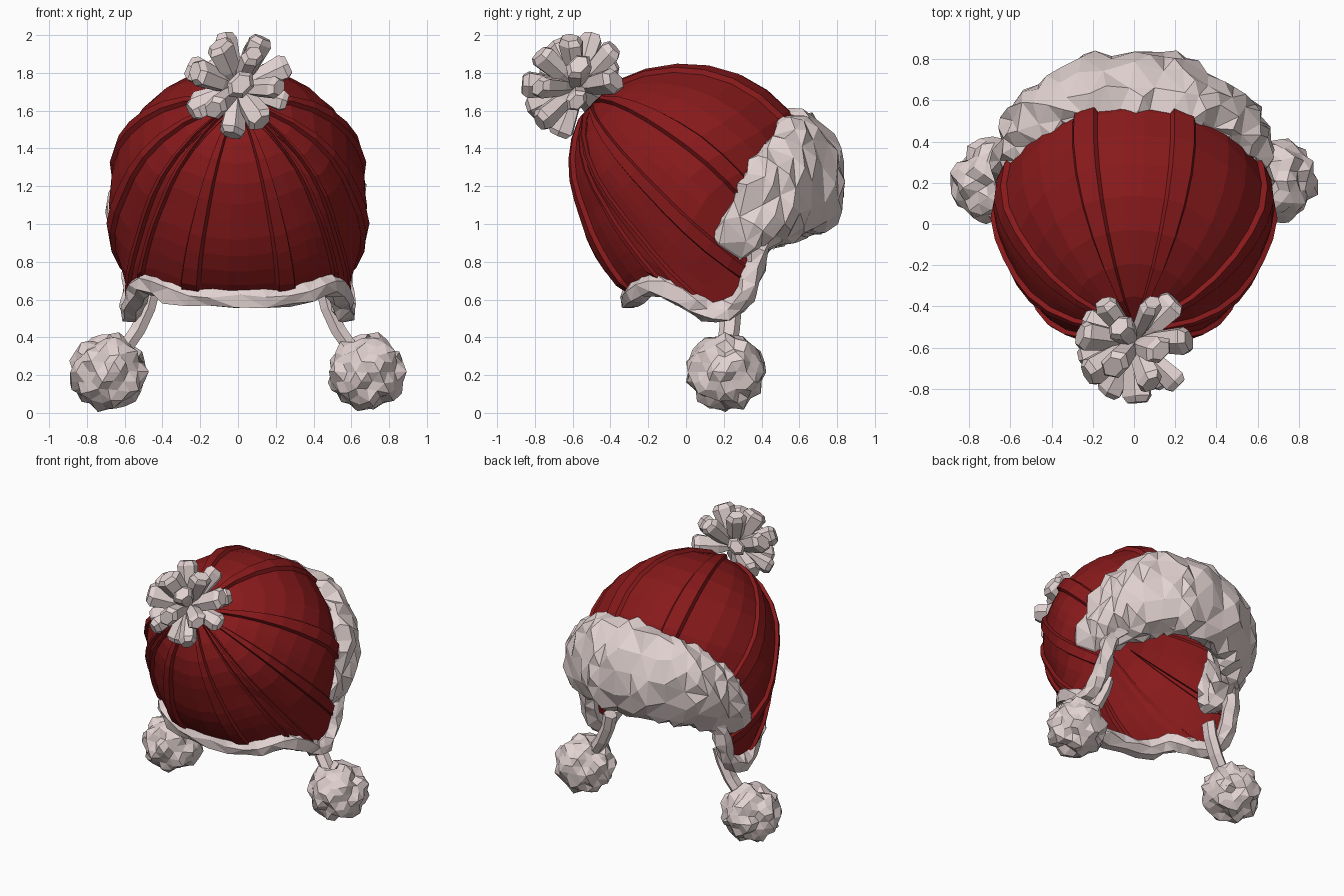
import bpy, bmesh, math, random
from mathutils import Vector

random.seed(4)
cube = bpy.data.objects.get("Cube")
if cube:
    bpy.data.objects.remove(cube)


def material(name, rgb):
    m = bpy.data.materials.new(name)
    m.use_nodes = True
    m.diffuse_color = (*rgb, 1)
    bsdf = m.node_tree.nodes["Principled BSDF"]
    bsdf.inputs["Base Color"].default_value = (*rgb, 1)
    bsdf.inputs["Roughness"].default_value = 0.9
    return m


RED = material("knit red", (0.245, 0.01, 0.011))
FUR = material("fur white", (0.76, 0.65, 0.64))


def finish(name, bm, mat):
    mesh = bpy.data.meshes.new(name)
    bm.to_mesh(mesh)
    bm.free()
    mesh.materials.append(mat)
    ob = bpy.data.objects.new(name, mesh)
    bpy.context.collection.objects.link(ob)
    return ob


def jitter(bm, amount):
    for v in bm.verts:
        v.co += Vector([random.uniform(-amount, amount) for _ in range(3)])


def loft(bm, rings, closed=False):
    """Skin a row of equal point rings, capped or joined end to end."""
    loops = [[bm.verts.new(p) for p in ring] for ring in rings]
    n = len(loops[0])
    pairs = list(zip(loops, loops[1:]))
    if closed:
        pairs.append((loops[-1], loops[0]))
    else:
        bm.faces.new(loops[0])
        bm.faces.new(loops[-1])
    for a, b in pairs:
        for i in range(n):
            j = (i + 1) % n
            bm.faces.new((a[i], a[j], b[j], b[i]))
    bmesh.ops.recalc_face_normals(bm, faces=bm.faces)


def oval(center, u, v, sides, inner=1.0):
    """Ring of points; inner squashes the side facing away from v."""
    pts = []
    for k in range(sides):
        t = math.tau * k / sides
        s = math.sin(t)
        pts.append(center + u * math.cos(t) + v * (s if s > 0 else s * inner))
    return pts


# Hem outline: nape, ear flap, forehead, then mirrored
half = [Vector(p) for p in (
    (0, -.29, .615), (.3, -.27, .625), (.47, -.17, .69), (.535, -.02, .63),
    (.56, .12, .54), (.555, .27, .58), (.55, .35, .75), (.52, .4, .92),
    (.38, .55, 1.0), (.15, .65, 1.03), (0, .66, 1.04))]
hem_points = half + [Vector((-p.x, p.y, p.z)) for p in half[-2:0:-1]]


def hem(f):
    """Point on the closed hem spline, f from 0 to 1."""
    n = len(hem_points)
    x = (f % 1) * n
    i, t = int(x), x % 1
    a, b, c, d = (hem_points[(i + k) % n] for k in (-1, 0, 1, 2))
    return b + (c - a) * t / 2 + (a * 2 - b * 5 + c * 4 - d) * t * t / 2 \
        + (b * 3 - a - c * 3 + d) * t ** 3 / 2


# Dome: columns run from the crown to the hem, with raised pleats
CENTER = Vector((0, .07, 1.13))
AXIS = Vector((0, -.74, .67)).normalized()
PLEATS, ROWS = 12, 11
bm = bmesh.new()
crown = bm.verts.new(CENTER + AXIS * .76)
columns = []
for p in range(PLEATS):
    for offset, lift in ((-.12, 0), (-.09, .025), (.09, .025), (.12, 0), (.4, 0), (.6, 0)):
        edge = hem((p + .5 + offset) / PLEATS) - CENTER
        angle = AXIS.angle(edge)
        side = (edge - AXIS * edge.dot(AXIS)).normalized()
        column = []
        for r in range(1, ROWS + 1):
            s = r / ROWS
            d = AXIS * math.cos(angle * s) + side * math.sin(angle * s)
            # Narrower towards the face and the nape than across the ears
            slim = min(1, abs(d.y) * 2) * (1 - max(0, d.z)) * min(1, max(0, s - .2) * 3)
            radius = .685 + .08 * (1 - s) ** 3 - .055 * slim
            blend = max(0, (s - .6) / .4) ** 2.2
            radius += (edge.length - radius) * blend
            if r < ROWS:
                radius += lift
            column.append(bm.verts.new(CENTER + d * radius))
        columns.append(column)
for a, b in zip(columns, columns[1:] + columns[:1]):
    bm.faces.new((crown, a[0], b[0]))
    for r in range(ROWS - 1):
        bm.faces.new((a[r], a[r + 1], b[r + 1], b[r]))
bm.normal_update()
if sum(f.normal.dot(f.calc_center_median() - CENTER) for f in bm.faces) < 0:
    bmesh.ops.reverse_faces(bm, faces=bm.faces)
dome = finish("hat_dome", bm, RED)
shell = dome.modifiers.new("lining", 'SOLIDIFY')
shell.thickness = .03
shell.offset = -1

# Narrow fur trim along the whole hem
bm = bmesh.new()
rings, STEPS = [], 48
for k in range(STEPS):
    c = hem(k / STEPS)
    along = (hem((k + .5) / STEPS) - hem((k - .5) / STEPS)).normalized()
    out = (c - CENTER).normalized()
    across = along.cross(out).normalized()
    rings.append(oval(c, out * .067, across * .06, 6))
loft(bm, rings, closed=True)
jitter(bm, .014)
bmesh.ops.triangulate(bm, faces=bm.faces)
finish("hem_trim", bm, FUR)

# Thick turned-up fur band over the forehead
bm = bmesh.new()
rings, STEPS = [], 20
for k in range(STEPS + 1):
    t = 2 * k / STEPS - 1
    a = math.radians(106) * t
    c = Vector((.51 * math.sin(a), .26 + .36 * math.cos(a), 1.03 + .25 * math.cos(a)))
    taper = .65 if k in (0, STEPS) else 1
    up = Vector((0, .5 * t * t - .22, .97)) * (.33 - .1 * t * t) * taper
    out = Vector((math.sin(a), math.cos(a), .2 * math.cos(a))) * (.215 - .07 * t * t) * taper
    rings.append(oval(c, up, out, 12, .55))
loft(bm, rings)
jitter(bm, .026)
tufts = [f for f in bm.faces if len(f.verts) == 4 and random.random() < .4]
bmesh.ops.poke(bm, faces=tufts, offset=.03)
bmesh.ops.triangulate(bm, faces=bm.faces)
finish("forehead_fur", bm, FUR)

# Straps and lumpy ball tassels on both sides
for label, sx in (("left", 1), ("right", -1)):
    bm = bmesh.new()
    path = [Vector((sx * x, y, z)) for x, y, z in
            ((.45, .25, .66), (.475, .24, .56), (.53, .23, .44), (.62, .21, .31))]
    loft(bm, [oval(c, Vector((0, .055, 0)), Vector((sx * .042, 0, .018)), 6) for c in path])
    finish(label + "_strap", bm, FUR)

    bm = bmesh.new()
    bmesh.ops.create_icosphere(bm, subdivisions=3, radius=1)
    LUMPS = 26
    lumps = []
    for k in range(LUMPS):
        z = 1 - (2 * k + 1) / LUMPS
        ring = math.sqrt(1 - z * z)
        w = k * 2.4 + random.uniform(-.2, .2)
        lumps.append(Vector((ring * math.cos(w), ring * math.sin(w), z)))
    for v in bm.verts:
        d = v.co.normalized()
        gap = min((d - q).length for q in lumps)
        v.co = d * (.22 - .27 * gap ** 2)
    jitter(bm, .004)
    bmesh.ops.dissolve_limit(bm, angle_limit=math.radians(8), verts=bm.verts, edges=bm.edges)
    bmesh.ops.translate(bm, verts=bm.verts, vec=(sx * .685, .21, .217))
    finish(label + "_tassel", bm, FUR)

# Crown pompom: chunky tufts radiating from one point
POM = Vector((0, -.575, 1.72))
bm = bmesh.new()
COUNT = 23
for k in range(COUNT):
    h = 1 - (2 * k + 1) / COUNT
    if h < -.55:
        continue
    w = k * 2.4
    side_x = Vector((1, 0, 0))
    side_y = AXIS.cross(side_x)
    ring = math.sqrt(1 - h * h)
    d = AXIS * h + (side_x * math.cos(w) + side_y * math.sin(w)) * ring
    u = d.orthogonal().normalized()
    v = d.cross(u)
    size = random.uniform(.85, 1.15)
    reach = random.uniform(.95, 1.07)
    tuft = bmesh.new()
    loft(tuft, [oval(POM + d * dist * reach, u * rad * size, v * rad * size * .75, 6)
                for dist, rad in ((.03, .03), (.12, .062), (.255, .08), (.285, .056))])
    part = bpy.data.meshes.new("tuft")
    tuft.to_mesh(part)
    tuft.free()
    bm.from_mesh(part)
    bpy.data.meshes.remove(part)
finish("crown_pompom", bm, FUR)
